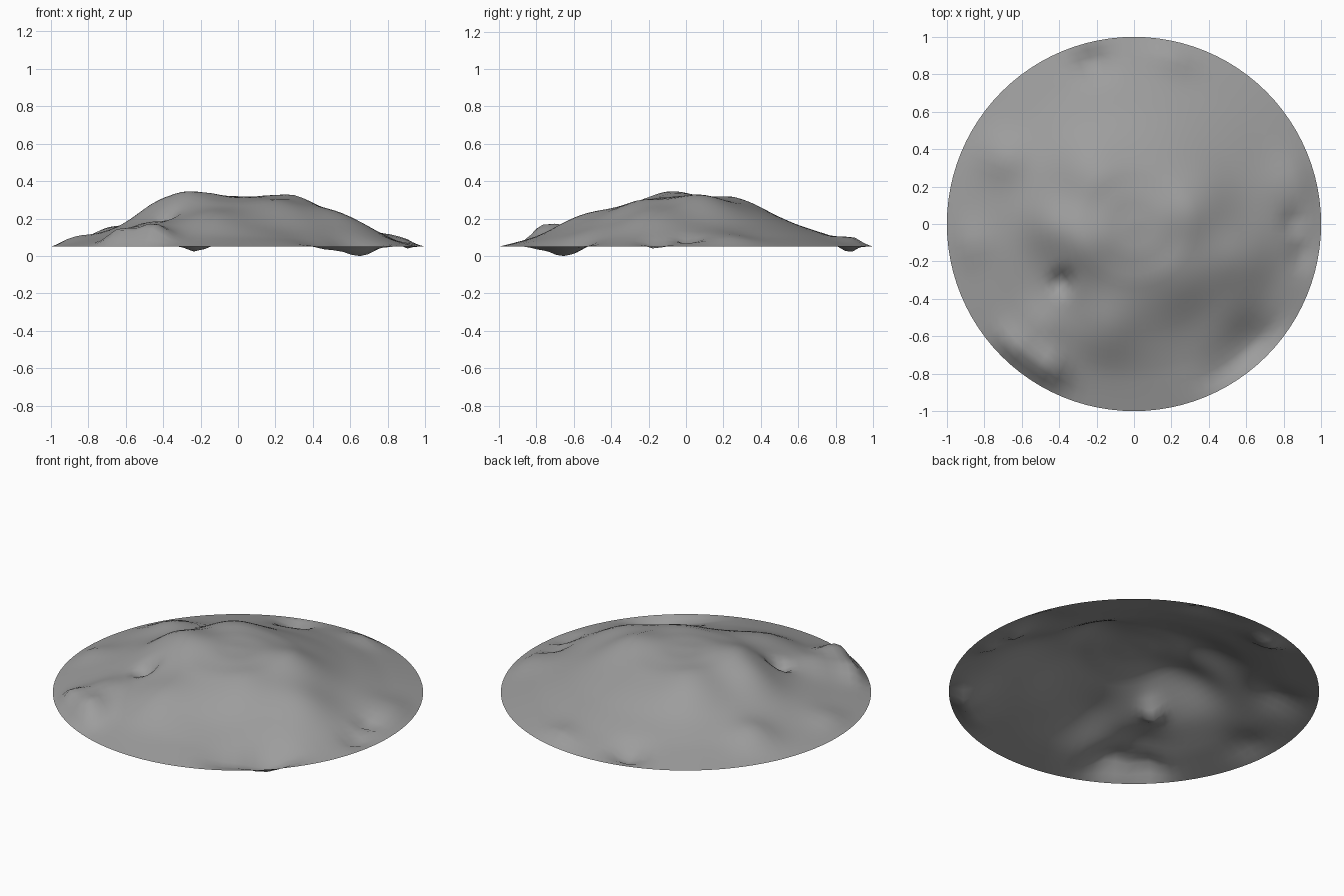
import bpy, bmesh, math

if "Cube" in bpy.data.objects:
    bpy.data.objects.remove(bpy.data.objects["Cube"])

RINGS, SEGS, RIM = 26, 96, 0.05

# radial mound profile: radius, height
PROFILE = [(0, .315), (.15, .308), (.3, .28), (.45, .225), (.6, .165), (.8, .10), (1, RIM)]

# hills and hollows: x, y, target height, spread
FEATURES = [
    (-.28, -.10, .343, .12), (.32, .08, .318, .12), (-.45, .00, .285, .10),
    (-.25, .30, .295, .13), (-.70, .36, .15, .09), (.21, .91, .095, .08),
    (-.46, -.76, .17, .075), (-.65, -.67, .135, .07), (-.15, -.57, .215, .12),
    (-.50, -.56, .175, .10),
    (.25, -.28, .28, .11), (.56, -.18, .225, .13), (.84, .22, .11, .10),
    (-.87, -.10, .105, .08),
    (-.39, -.31, .15, .04), (.85, .01, .055, .035), (.64, -.64, .0, .10),
    (.47, -.79, .035, .08),
    (-.22, .86, .024, .06), (.90, -.16, .04, .05), (.30, -.62, .12, .12),
]


def base(r):
    for (r0, z0), (r1, z1) in zip(PROFILE, PROFILE[1:]):
        if r <= r1:
            return z0 + (z1 - z0) * (r - r0) / (r1 - r0)
    return RIM


def height(x, y, weights):
    r = math.hypot(x, y)
    bumps = sum(w * math.exp(-((x - fx) ** 2 + (y - fy) ** 2) / (2 * s * s))
                for w, (fx, fy, _, s) in zip(weights, FEATURES))
    return base(r) + bumps * max(0, min(1, (1 - r) / .07))


# adjust the weights until every feature reaches its height
weights = [0.0] * len(FEATURES)
for _ in range(25):
    weights = [w + .5 * (z - height(x, y, weights))
               for w, (x, y, z, s) in zip(weights, FEATURES)]

# open ground sheet made of concentric rings
bm = bmesh.new()
centre = bm.verts.new((0, 0, height(0, 0, weights)))
rings = []
for i in range(1, RINGS + 1):
    r = i / RINGS
    ring = []
    for j in range(SEGS):
        a = math.tau * j / SEGS
        x, y = r * math.cos(a), r * math.sin(a)
        ring.append(bm.verts.new((x, y, max(0, height(x, y, weights)))))
    rings.append(ring)
for j in range(SEGS):
    k = (j + 1) % SEGS
    bm.faces.new((centre, rings[0][j], rings[0][k]))
    for inner, outer in zip(rings, rings[1:]):
        bm.faces.new((inner[j], outer[j], outer[k], inner[k]))
for f in bm.faces:
    f.smooth = True

mesh = bpy.data.meshes.new("ground_mound")
bm.to_mesh(mesh)
bm.free()

# darker grey earth
earth = bpy.data.materials.new("earth")
earth.diffuse_color = (.34, .34, .34, 1)
earth.use_nodes = True
earth.node_tree.nodes["Principled BSDF"].inputs["Base Color"].default_value = earth.diffuse_color
mesh.materials.append(earth)
bpy.context.collection.objects.link(bpy.data.objects.new("ground_mound", mesh))
